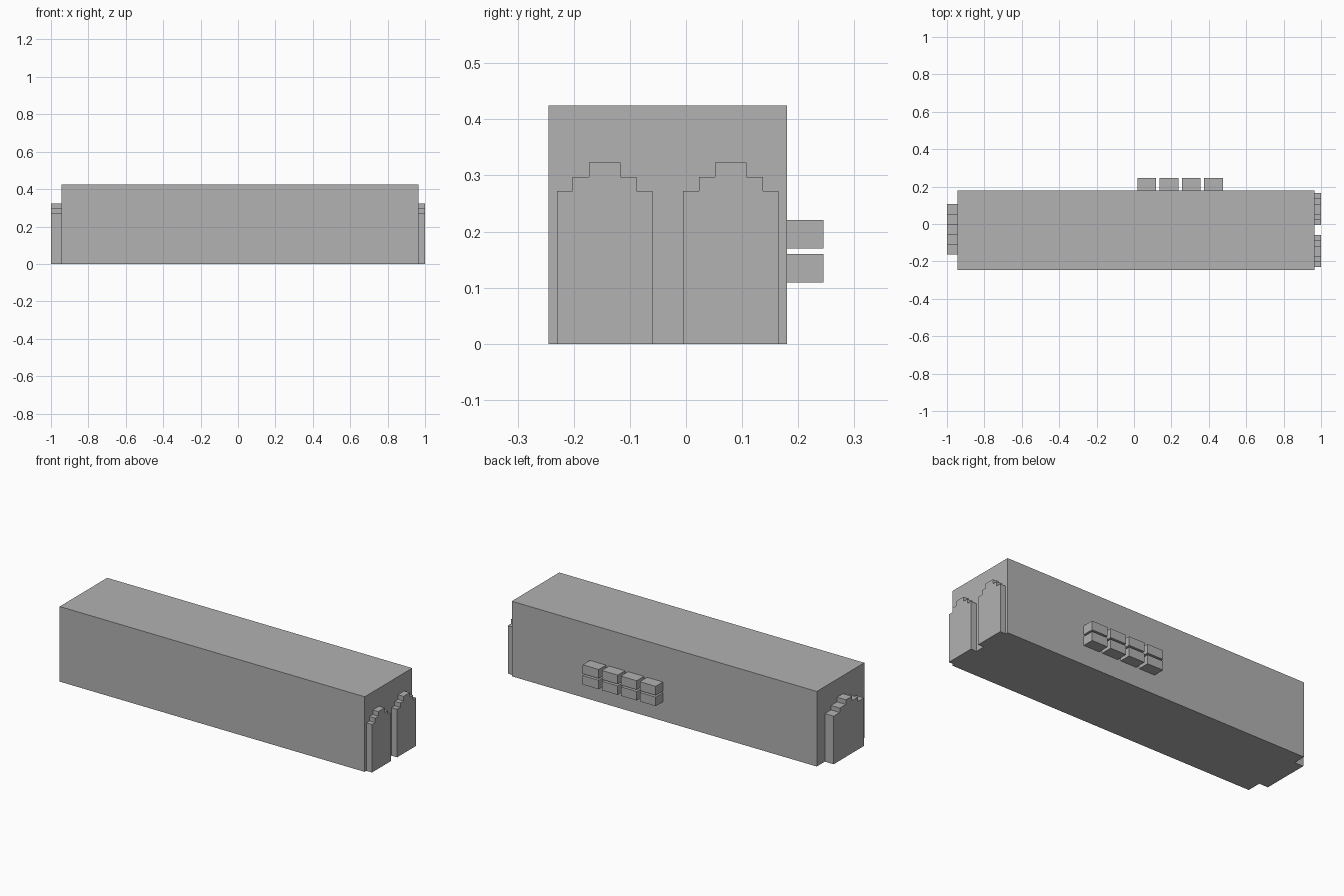
import bpy
import bmesh

if "Cube" in bpy.data.objects:
    bpy.data.objects.remove(bpy.data.objects["Cube"])

grey = bpy.data.materials.new("plain_grey")
grey.diffuse_color = (0.445, 0.445, 0.445, 1.0)
grey.use_nodes = True
grey.node_tree.nodes["Principled BSDF"].inputs["Base Color"].default_value = grey.diffuse_color


def finish(name, bm):
    bmesh.ops.recalc_face_normals(bm, faces=bm.faces)
    mesh = bpy.data.meshes.new(name)
    bm.to_mesh(mesh)
    bm.free()
    mesh.materials.append(grey)
    obj = bpy.data.objects.new(name, mesh)
    bpy.context.collection.objects.link(obj)


def box(name, lo, hi):
    bm = bmesh.new()
    bmesh.ops.create_cube(bm, size=1)
    for v in bm.verts:
        v.co = [(a + b) / 2 + c * (b - a) for a, b, c in zip(lo, hi, v.co)]
    finish(name, bm)


def stepped_door(name, x0, x1, y, steps):
    """Extrude a stepped-arch outline; steps are (half width, top height)."""
    half = []
    z = 0.0
    for w, top in steps:
        half += [(w, z), (w, top)]
        z = top
    outline = half + [(-w, z) for w, z in reversed(half)]
    bm = bmesh.new()
    face = bm.faces.new([bm.verts.new((x0, y + w, z)) for w, z in outline])
    ext = bmesh.ops.extrude_face_region(bm, geom=[face])
    for v in ext["geom"]:
        if isinstance(v, bmesh.types.BMVert):
            v.co.x = x1
    finish(name, bm)


# long main block
box("main_body", (-0.945, -0.245, 0), (0.965, 0.18, 0.425))

# two narrow stepped doors on the right end, one wide on the left
narrow = [(0.085, 0.272), (0.057, 0.297), (0.028, 0.323)]
wide = [(0.136, 0.272), (0.081, 0.297), (0.027, 0.323)]
stepped_door("right_door_front", 0.965, 1.0, -0.145, narrow)
stepped_door("right_door_back", 0.965, 1.0, 0.08, narrow)
stepped_door("left_door", -1.0, -0.945, -0.028, wide)

# two rows of four small boxes on the back wall
for row, z in enumerate((0.109, 0.17)):
    for col in range(4):
        x = 0.018 + col * 0.119
        box(f"back_box_{row}_{col}", (x, 0.18, z), (x + 0.1, 0.245, z + 0.051))
